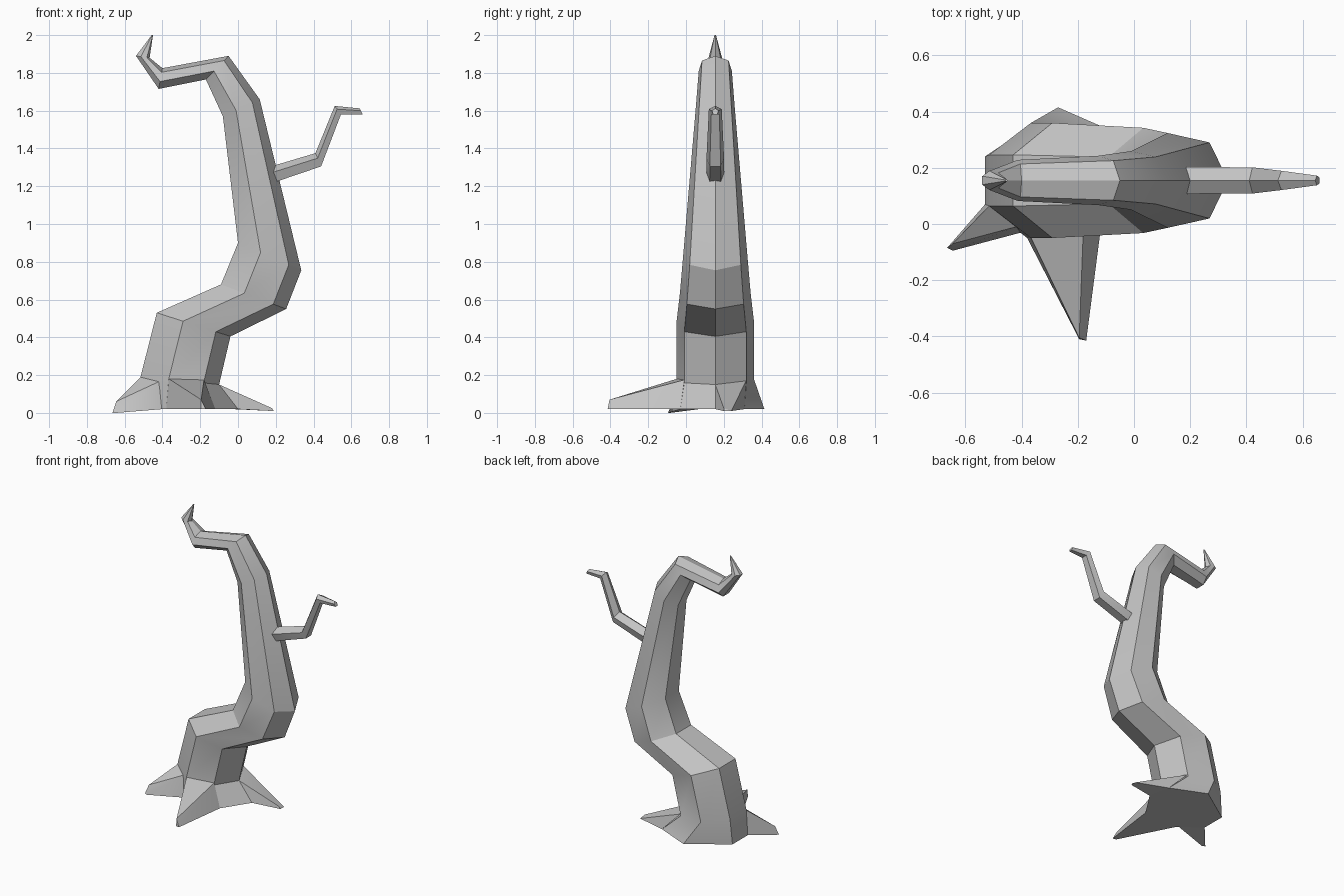
import bpy, bmesh, math

if "Cube" in bpy.data.objects:
    bpy.data.objects.remove(bpy.data.objects["Cube"])

YC = 0.155  # the trunk and twig both lie in the plane y = YC

bark = bpy.data.materials.new("grey_bark")
bark.diffuse_color = (0.55, 0.55, 0.55, 1)
bark.use_nodes = True
bark.node_tree.nodes["Principled BSDF"].inputs["Base Color"].default_value = bark.diffuse_color


def finish(bm, name):
    bmesh.ops.recalc_face_normals(bm, faces=bm.faces[:])
    me = bpy.data.meshes.new(name)
    bm.to_mesh(me)
    bm.free()
    ob = bpy.data.objects.new(name, me)
    bpy.context.collection.objects.link(ob)
    me.materials.append(bark)
    bpy.ops.object.select_all(action='DESELECT')
    ob.select_set(True)
    bpy.context.view_layer.objects.active = ob
    bpy.ops.object.shade_smooth_by_angle(angle=math.radians(30))
    return ob


def ring(lx, lz, rx, rz, ry, n):
    """n-sided ring spanning from its flat side (l) to its corner (r) in xz."""
    m = math.cos(2 * math.pi * (n // 2) / n)
    pts = []
    for k in range(n):
        a = 2 * math.pi * k / n
        t = (math.cos(a) - m) / (1 - m)
        pts.append((lx + (rx - lx) * t, YC + ry * math.sin(a), lz + (rz - lz) * t))
    return pts


def loft(rings, name):
    bm = bmesh.new()
    vs = [[bm.verts.new(p) for p in r] for r in rings]
    n = len(vs[0])
    for a, b in zip(vs, vs[1:]):
        for k in range(n):
            j = (k + 1) % n
            bm.faces.new((a[k], a[j], b[j], b[k]))
    bm.faces.new(vs[0][::-1])
    bm.faces.new(vs[-1])
    return finish(bm, name)


def root(points, name):
    bm = bmesh.new()
    for p in points:
        bm.verts.new(p)
    res = bmesh.ops.convex_hull(bm, input=bm.verts[:])
    loose = [v for v in bm.verts if not v.link_faces]
    bmesh.ops.delete(bm, geom=loose, context='VERTS')
    bmesh.ops.dissolve_limit(bm, angle_limit=math.radians(3),
                             verts=bm.verts[:], edges=bm.edges[:])
    return finish(bm, name)


# trunk: seven-sided, flared foot ring then bent rings up to the curled tip
foot = [(0.0, 0.155, .02), (-.03, .31, .02), (-.27, .415, .02), (-.53, .24, .02),
        (-.53, .07, .02), (-.38, -.05, .02), (-.12, -.03, .02)]
trunk = [(-.515, .195, -.10, .15, .21),
         (-.43, .53, -.04, .405, .21),
         (-.09, .68, .255, .55, .192),
         (0.0, .90, .335, .755, .173),
         (-.08, 1.57, .115, 1.66, .107),
         (-.17, 1.765, -.05, 1.89, .09),
         (-.42, 1.715, -.40, 1.825, .075),
         (-.54, 1.89, -.468, 1.88, .035),
         (-.457, 2.0, -.45, 2.0, .004)]
loft([foot] + [ring(*r, 7) for r in trunk], "trunk")

# twig: five-sided side branch
twig = [(.205, 1.225, .175, 1.305, .05),
        (.44, 1.305, .41, 1.375, .049),
        (.545, 1.58, .512, 1.625, .036),
        (.66, 1.58, .645, 1.612, .018)]
loft([ring(*r, 5) for r in twig], "twig")

# roots: wedges from the trunk foot to a small tip
root([(-.366, -.05, .18), (-.18, -.008, .175), (-.38, -.05, .02), (-.12, -.03, .02),
      (-.195, -.405, .07), (-.195, -.41, .02), (-.17, -.415, .02)], "front_root")
root([(-.515, .065, .19), (-.42, -.01, .165), (-.53, .07, .02), (-.40, -.03, .02),
      (-.645, -.07, .06), (-.665, -.085, 0), (-.645, -.095, 0)], "left_root")
root([(-.10, .155, .15), (-.18, .318, .17), (0.0, .155, .02), (-.03, .31, .02),
      (.18, .20, .025), (.19, .20, .01), (.19, .24, .01)], "right_root")
